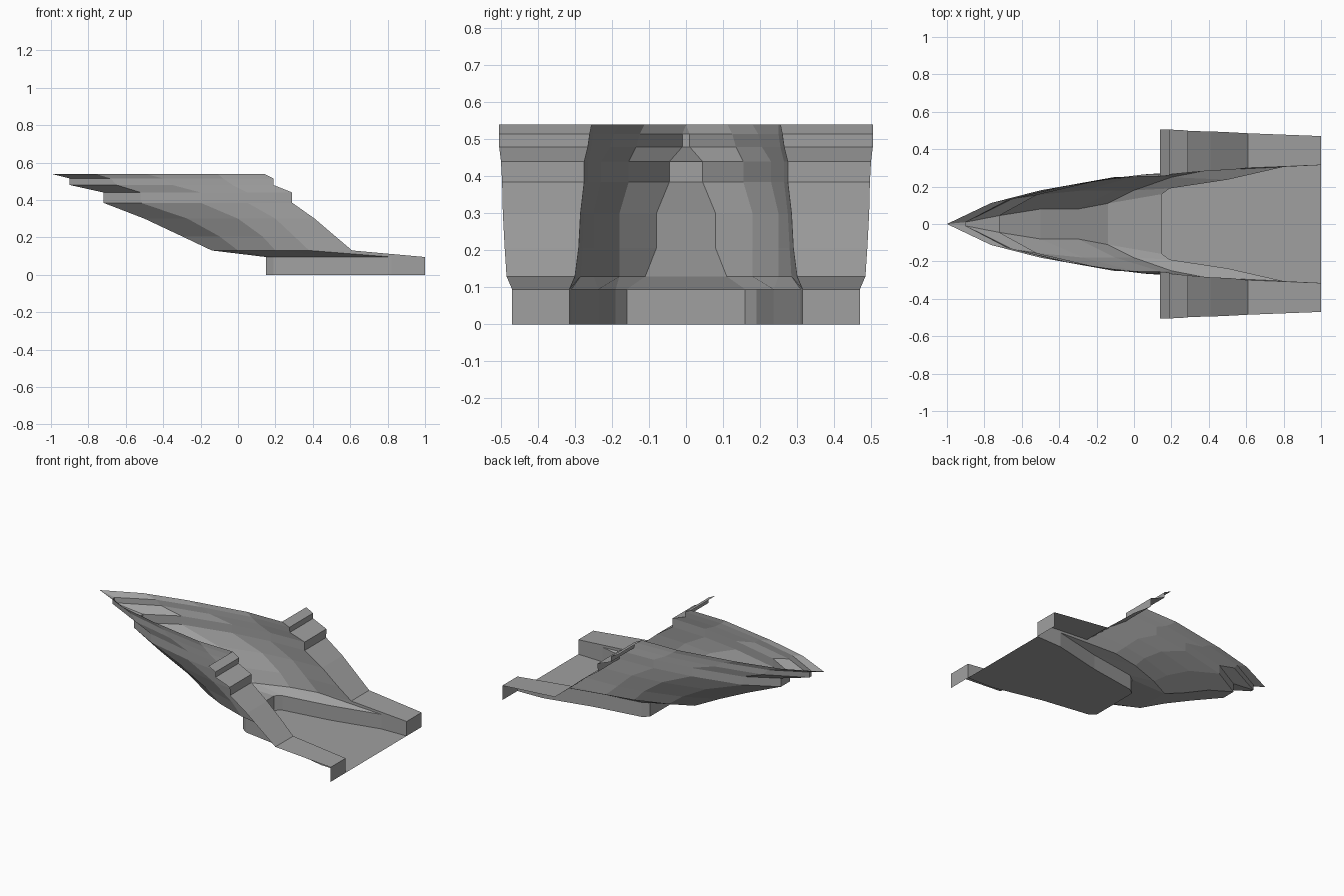
import bpy
import bmesh

default_cube = bpy.data.objects.get("Cube")
if default_cube:
    bpy.data.objects.remove(default_cube, do_unlink=True)

# One plain grey for every part
grey = bpy.data.materials.new("plain grey")
grey.use_nodes = True
grey.diffuse_color = (0.35, 0.35, 0.35, 1)
grey.node_tree.nodes["Principled BSDF"].inputs["Base Color"].default_value = grey.diffuse_color


def make_part(name, rows, face_up=False):
    """Loft a sheet through rows of points, then mirror it across y = 0."""
    bm = bmesh.new()
    grid = [[bm.verts.new(point) for point in row] for row in rows]
    for upper, lower in zip(grid, grid[1:]):
        for i in range(len(upper) - 1):
            bm.faces.new((upper[i], upper[i + 1], lower[i + 1], lower[i]))
    bmesh.ops.remove_doubles(bm, verts=bm.verts[:], dist=0.0005)
    bm.normal_update()
    if face_up and sum(f.normal.z for f in bm.faces) < 0:
        bmesh.ops.reverse_faces(bm, faces=bm.faces[:])
    mesh = bpy.data.meshes.new(name)
    bm.to_mesh(mesh)
    bm.free()
    mesh.materials.append(grey)
    part = bpy.data.objects.new(name, mesh)
    bpy.context.scene.collection.objects.link(part)
    mirror = part.modifiers.new("Mirror", "MIRROR")
    mirror.use_axis = (False, True, False)
    mirror.merge_threshold = 0.0005
    return part


# Terrace outlines from the nose to the wing root: height, outer wing edge, (x, y) points
basin_edge = [(.15, .16), (.19, .19), (.5, .237), (.82, .31), (1, .315)]
step_edge = [(-.72, .045), (-.52, .155), (-.2, .23), (.05, .265), (.29, .275)]
levels = [
    (.54, .505, [(-1, 0), (-.765, .112), (-.5, .18), (-.11, .25), (.14, .255)]),
    (.515, .505, [(-.9, .01), (-.68, .125), (-.4, .195), (-.08, .25), (.19, .26)]),
    (.48, .505, [(-.9, .01), (-.65, .135), (-.35, .205), (-.03, .255), (.19, .265)]),
    (.44, .5, step_edge),
    (.385, .497, step_edge),
    (.3, .495, [(-.5, .08), (-.27, .18), (0, .25), (.2, .275), (.41, .285)]),
    (.206, .49, [(-.3, .08), (-.1, .18), (.13, .25), (.3, .28), (.52, .29)]),
    (.13, .485, [(-.14, .11), (0, .18), (.2, .25), (.38, .285), (.61, .3)]),
    (.095, .47, basin_edge),
    (0, .47, basin_edge),
]

# Hull: stepped bowl with a narrow flat nose closing each outline
hull_rows = []
for z, outer, outline in levels:
    nose_x = outline[0][0]
    hull_rows.append([(nose_x, 0, z)] + [(x, y, z) for x, y in outline])
make_part("hull_shell", hull_rows)

# Wings: stepped slopes running out from the hull's rear ends
wing_rows = []
for z, outer, outline in levels:
    x, inner = outline[-1]
    wing_rows.append([(x, inner, z), (x, outer, z)])
make_part("stepped_wing", wing_rows, face_up=True)

# Floor of the basin
floor_rows = [[(x, 0, 0), (x, y, 0)] for x, y in basin_edge]
make_part("basin_floor", floor_rows, face_up=True)
